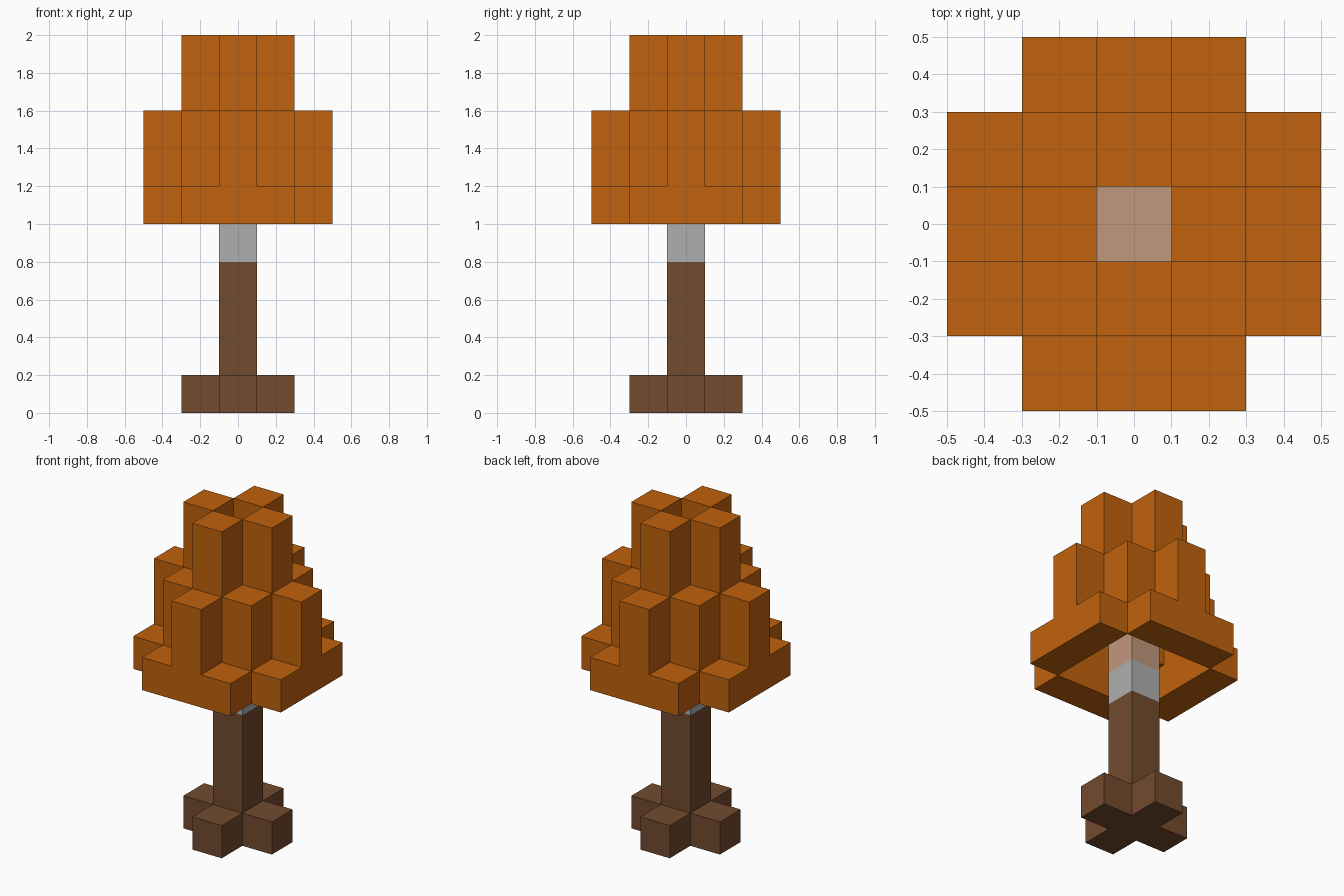
import bpy
import bmesh
from mathutils import Vector

if "Cube" in bpy.data.objects:
    bpy.data.objects.remove(bpy.data.objects["Cube"], do_unlink=True)

CELL = 0.2  # edge length of one block


def make_material(name, rgb):
    mat = bpy.data.materials.new(name)
    mat.use_nodes = True
    colour = (*rgb, 1.0)
    mat.diffuse_color = colour
    mat.node_tree.nodes["Principled BSDF"].inputs["Base Color"].default_value = colour
    return mat


def build_blocks(name, cells, mat):
    """Turn a set of grid cells into one outer skin with flat sides merged."""
    bm = bmesh.new()
    axes = [Vector(a) for a in ((1, 0, 0), (0, 1, 0), (0, 0, 1))]
    for cell in cells:
        centre = Vector(cell) + Vector((0, 0, 0.5))
        for i in range(3):
            for sign in (1, -1):
                n = axes[i] * sign
                if tuple(int(c) for c in Vector(cell) + n) in cells:
                    continue
                u = axes[(i + 1) % 3] / 2
                v = axes[(i + 2) % 3] / 2 * sign
                mid = centre + n / 2
                corners = (mid - u - v, mid + u - v, mid + u + v, mid - u + v)
                bm.faces.new([bm.verts.new(c * CELL) for c in corners])
    bmesh.ops.remove_doubles(bm, verts=bm.verts, dist=0.001)
    bmesh.ops.dissolve_limit(bm, angle_limit=0.01, verts=bm.verts, edges=bm.edges)
    mesh = bpy.data.meshes.new(name)
    bm.to_mesh(mesh)
    bm.free()
    mesh.materials.append(mat)
    obj = bpy.data.objects.new(name, mesh)
    bpy.context.collection.objects.link(obj)
    return obj


def column(x, y, bottom, top):
    return {(x, y, z) for z in range(bottom, top)}


def around(x, y, bottom, top):
    """The same column on all four sides of the trunk."""
    cells = set()
    for _ in range(4):
        cells |= column(x, y, bottom, top)
        x, y = -y, x
    return cells


bark = make_material("brown bark", (0.171, 0.069, 0.027))
pale = make_material("pale grey wood", (0.429, 0.429, 0.429))
tan = make_material("tan wood", (0.535, 0.31, 0.205))
leaf = make_material("orange leaves", (0.527, 0.122, 0.004))

# Trunk with four root blocks, then its two lighter upper sections
build_blocks("trunk_and_roots", column(0, 0, 0, 4) | around(1, 0, 0, 1), bark)
build_blocks("trunk_upper", column(0, 0, 4, 5), pale)
build_blocks("trunk_tip", column(0, 0, 5, 6), tan)

# Hollow stepped canopy: wide skirt, middle ring, crown
skirt = around(2, -1, 5, 6) | around(2, 0, 5, 6) | around(2, 1, 5, 6)
middle_ring = around(2, 0, 6, 8) | around(1, 1, 6, 8)
crown = around(1, 0, 8, 10)
build_blocks("canopy", skirt | middle_ring | crown, leaf)
